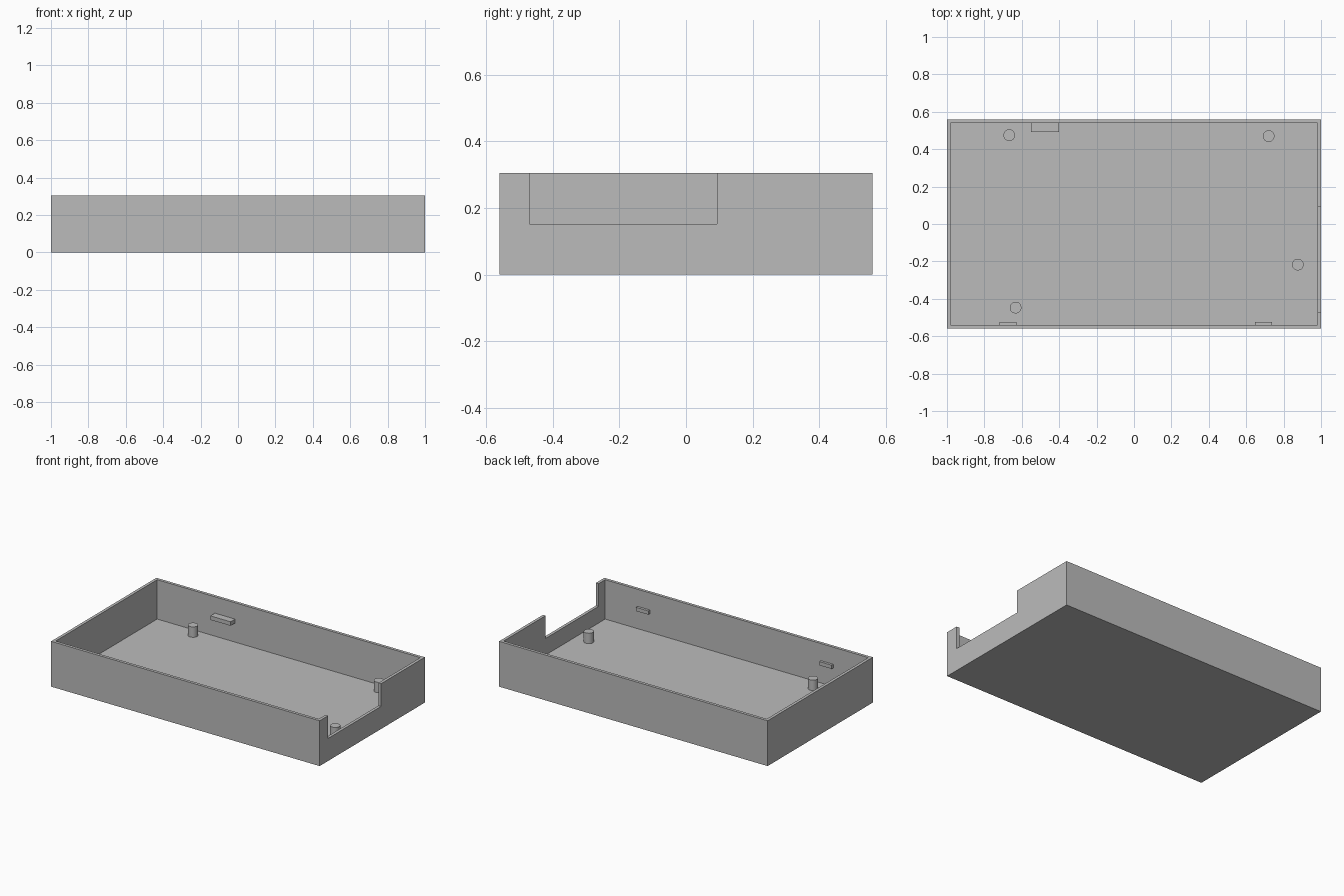
import bpy

if "Cube" in bpy.data.objects:
    bpy.data.objects.remove(bpy.data.objects["Cube"])

grey = bpy.data.materials.new("mid_grey")
grey.use_nodes = True
COLOUR = (0.50, 0.50, 0.50, 1)
grey.diffuse_color = COLOUR
grey.node_tree.nodes["Principled BSDF"].inputs["Base Color"].default_value = COLOUR

HALF_Y, TOP, WALL, FLOOR = 0.56, 0.305, 0.02, 0.04


def box(name, x, y, z):
    """Box spanning the given (low, high) ranges."""
    spans = (x, y, z)
    bpy.ops.mesh.primitive_cube_add(size=1, location=[(a + b) / 2 for a, b in spans])
    ob = bpy.context.object
    ob.name = name
    ob.scale = [b - a for a, b in spans]
    bpy.ops.object.transform_apply(location=False, rotation=False, scale=True)
    ob.data.materials.append(grey)
    return ob


def cut(target, cutter):
    mod = target.modifiers.new(cutter.name, "BOOLEAN")
    mod.operation = "DIFFERENCE"
    mod.solver = "EXACT"
    mod.object = cutter
    cutter.hide_render = True
    cutter.hide_set(True)


# Open tray: hollowed box with a notch in the left wall
tray = box("tray", (-1, 1), (-HALF_Y, HALF_Y), (0, TOP))
cavity = box("cavity_cutter", (WALL - 1, 1 - WALL),
             (WALL - HALF_Y, HALF_Y - WALL), (FLOOR, 0.5))
notch = box("notch_cutter", (0.9, 1.1), (-0.47, 0.093), (0.152, 0.6))
cut(tray, cavity)
cut(tray, notch)
bpy.context.view_layer.objects.active = tray
for mod in list(tray.modifiers):
    bpy.ops.object.modifier_apply(modifier=mod.name)
for cutter in (cavity, notch):
    bpy.data.objects.remove(cutter)

# Locating pegs on the floor
PEG_TOP, SINK = 0.11, 0.01
for i, (x, y) in enumerate([(-0.667, 0.475), (0.72, 0.47), (0.876, -0.217), (-0.633, -0.447)]):
    bpy.ops.mesh.primitive_cylinder_add(
        vertices=32, radius=0.031, depth=PEG_TOP - FLOOR + SINK,
        location=(x, y, (PEG_TOP + FLOOR - SINK) / 2))
    peg = bpy.context.object
    peg.name = f"peg_{i + 1}"
    peg.data.materials.append(grey)
    bpy.ops.object.shade_smooth_by_angle()

# Snap ledges inside the back and front walls
box("back_ledge", (-0.55, -0.40), (0.492, 0.55), (0.168, 0.195))
for side, x in (("right", -0.673), ("left", 0.693)):
    box(f"front_clip_{side}", (x - 0.046, x + 0.046), (-0.55, -0.523), (0.165, 0.19))
